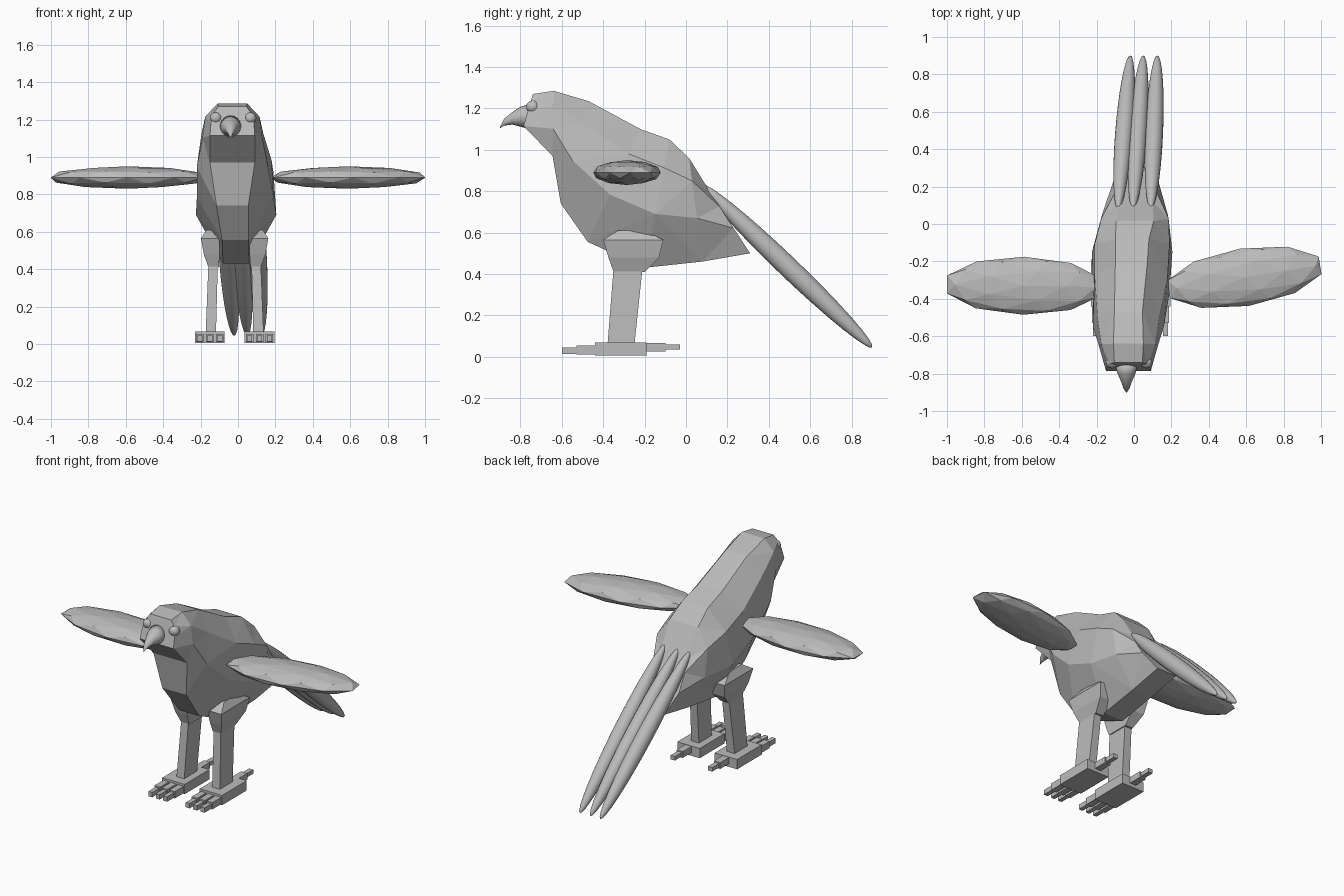
import bpy, bmesh, math
from mathutils import Vector, Matrix

if "Cube" in bpy.data.objects:
    bpy.data.objects.remove(bpy.data.objects["Cube"])

grey = bpy.data.materials.new("plain grey")
grey.diffuse_color = (0.5, 0.5, 0.5, 1)
grey.use_nodes = True
grey.node_tree.nodes["Principled BSDF"].inputs["Base Color"].default_value = grey.diffuse_color


def finish(bm, name, smooth=False):
    bmesh.ops.recalc_face_normals(bm, faces=bm.faces[:])
    me = bpy.data.meshes.new(name)
    bm.to_mesh(me)
    bm.free()
    me.materials.append(grey)
    for p in me.polygons:
        p.use_smooth = smooth
    ob = bpy.data.objects.new(name, me)
    bpy.context.collection.objects.link(ob)
    return ob


def loft(name, rings, smooth=False, triangulate=False):
    """Skin closed rings of equal point count and cap both ends."""
    bm = bmesh.new()
    vs = [[bm.verts.new(p) for p in r] for r in rings]
    n = len(vs[0])
    for a, b in zip(vs, vs[1:]):
        for i in range(n):
            j = (i + 1) % n
            bm.faces.new((a[i], a[j], b[j], b[i]))
    bm.faces.new(vs[0])
    bm.faces.new(vs[-1])
    if triangulate:
        side = [f for f in bm.faces if len(f.verts) == 4]
        bmesh.ops.triangulate(bm, faces=side, quad_method='SHORT_EDGE')
    return finish(bm, name, smooth)


def box(name, x, y, z):
    """Box from three (min, max) ranges."""
    return loft(name, [[(x[0], y[0], h), (x[1], y[0], h),
                        (x[1], y[1], h), (x[0], y[1], h)] for h in z])


# Body and head: tilted eight-sided sections from face to rump
# top (y, z), bottom (y, z), centre x, half widths: top, upper, lower, bottom
sections = [
    ((-0.74, 1.27), (-0.785, 1.115), -0.03, 0.075, 0.10, 0.115, 0.12),
    ((-0.64, 1.285), (-0.645, 0.97), -0.03, 0.08, 0.145, 0.16, 0.12),
    ((-0.47, 1.235), (-0.605, 0.74), -0.03, 0.075, 0.165, 0.19, 0.085),
    ((-0.22, 1.10), (-0.475, 0.555), -0.015, 0.085, 0.195, 0.205, 0.07),
    ((-0.08, 1.05), (-0.20, 0.43), -0.01, 0.09, 0.20, 0.215, 0.07),
    ((0.015, 0.96), (0.08, 0.46), 0.005, 0.10, 0.18, 0.175, 0.07),
    ((0.12, 0.79), (0.31, 0.50), 0.01, 0.09, 0.115, 0.12, 0.07),
]
rings = []
for top, bot, cx, t, u, l, b in sections:
    def at(x, f):
        return (cx + x, bot[0] + (top[0] - bot[0]) * f, bot[1] + (top[1] - bot[1]) * f)
    half = [(t, 1.0), (u, 0.78), (l, 0.42), (b, 0.0)]
    rings.append([at(x, f) for x, f in half] + [at(-x, f) for x, f in reversed(half)])
loft("body", rings, triangulate=True)

# Wings: faceted flattened ellipsoids fitted to their size
for name, c, turn in (("right_wing", (0.59, -0.285, 0.89), 9),
                      ("left_wing", (-0.59, -0.33, 0.89), -1)):
    bm = bmesh.new()
    bmesh.ops.create_icosphere(bm, subdivisions=2, radius=1)
    size = [max(abs(v.co[k]) for v in bm.verts) for k in range(3)]
    for v in bm.verts:
        v.co = Vector([v.co[k] / size[k] * s for k, s in enumerate((0.41, 0.155, 0.06))])
    bmesh.ops.transform(bm, verts=bm.verts, matrix=Matrix.Translation(c)
                        @ Matrix.Rotation(math.radians(turn), 4, 'Z'))
    finish(bm, name)

# Tail: three long smooth feathers
for i, (x0, x1) in enumerate(((-0.085, -0.02), (-0.005, 0.05), (0.09, 0.125))):
    a, b = Vector((x0, 0.08, 0.83)), Vector((x1, 0.90, 0.045))
    bm = bmesh.new()
    bmesh.ops.create_uvsphere(bm, u_segments=24, v_segments=16, radius=1)
    rot = (b - a).to_track_quat('Z', 'Y').to_matrix().to_4x4()
    bmesh.ops.transform(bm, verts=bm.verts, matrix=Matrix.Translation((a + b) / 2) @ rot
                        @ Matrix.Diagonal((0.048, 0.05, (b - a).length / 2, 1)))
    finish(bm, f"tail_feather_{i + 1}", True)

# Beak: smooth hooked cone
loft("beak", [[(-0.04 + r * math.cos(k * math.tau / 20), y, z + r * math.sin(k * math.tau / 20))
               for k in range(20)]
              for y, z, r in ((-0.75, 1.16, 0.062), (-0.80, 1.16, 0.048), (-0.84, 1.152, 0.03),
                              (-0.88, 1.133, 0.016), (-0.90, 1.105, 0.002))], smooth=True)

# Eyes
for name, x in (("left_eye", -0.118), ("right_eye", 0.066)):
    bm = bmesh.new()
    bmesh.ops.create_uvsphere(bm, u_segments=20, v_segments=12, radius=0.032,
                              matrix=Matrix.Translation((x, -0.74, 1.207)))
    finish(bm, name, True)

# Legs: thigh, shank, foot slab and stepped toes on each side of x = -0.018
for side, s in (("left", -1), ("right", 1)):
    def px(d):
        return -0.018 + s * d

    def quad(x0, x1, y0, y1, z):
        return [(px(x0), y0, z), (px(x1), y0, z), (px(x1), y1, z), (px(x0), y1, z)]
    loft(side + "_thigh", [quad(0.075, 0.15, -0.33, -0.20, 0.61),
                           quad(0.08, 0.18, -0.40, -0.11, 0.565),
                           quad(0.08, 0.165, -0.375, -0.13, 0.48),
                           quad(0.085, 0.14, -0.35, -0.20, 0.41)])
    loft(side + "_shank", [quad(0.09, 0.14, -0.35, -0.21, 0.43),
                           quad(0.10, 0.155, -0.38, -0.25, 0.05)])
    foot = px(0.133)
    box(side + "_foot", (foot - 0.08, foot + 0.08), (-0.44, -0.19), (0.005, 0.068))
    for i in (-1, 0, 1):
        x = foot + i * 0.053
        box(f"{side}_toe_{i + 2}", (x - 0.02, x + 0.02), (-0.53, -0.43), (0.01, 0.054))
        box(f"{side}_toe_tip_{i + 2}", (x - 0.014, x + 0.014), (-0.60, -0.52), (0.014, 0.045))
    box(side + "_hind_toe", (foot - 0.022, foot + 0.022), (-0.20, -0.10), (0.026, 0.066))
    box(side + "_hind_toe_tip", (foot - 0.015, foot + 0.015), (-0.11, -0.03), (0.034, 0.06))
